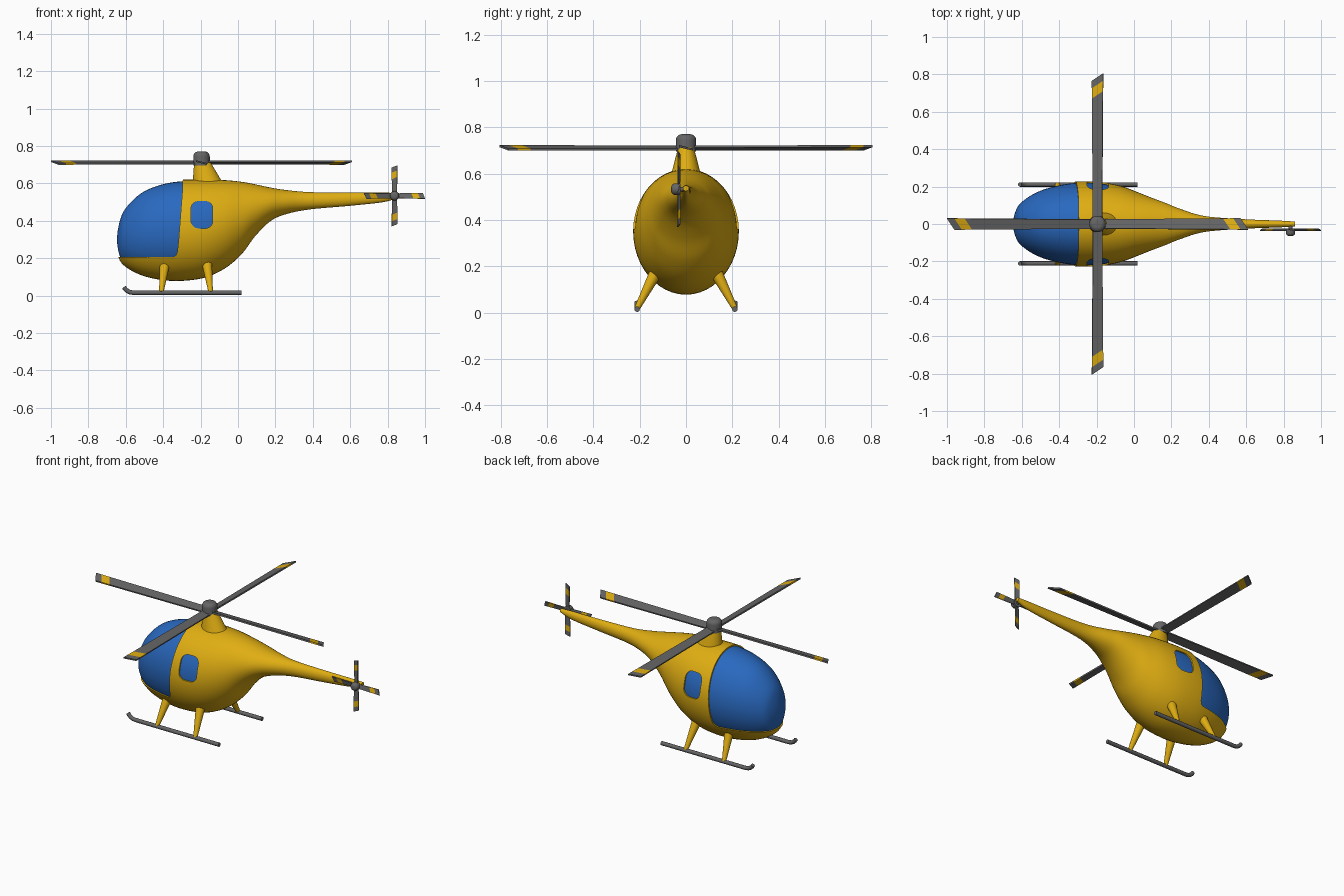
import bpy
import bmesh
from math import cos, sin, pi, radians
from mathutils import Matrix, Vector

if "Cube" in bpy.data.objects:
    bpy.data.objects.remove(bpy.data.objects["Cube"])


def material(name, rgb):
    mat = bpy.data.materials.new(name)
    mat.use_nodes = True
    mat.diffuse_color = (*rgb, 1)
    mat.node_tree.nodes["Principled BSDF"].inputs["Base Color"].default_value = (*rgb, 1)
    return mat


YELLOW = material("yellow paint", (0.74, 0.42, 0.006))
BLUE = material("blue glass", (0.022, 0.14, 0.52))
GREY = material("dark grey metal", (0.13, 0.13, 0.13))


def select(obj):
    bpy.ops.object.select_all(action='DESELECT')
    obj.select_set(True)
    bpy.context.view_layer.objects.active = obj


def smooth(obj, angle=35):
    select(obj)
    bpy.ops.object.shade_smooth_by_angle(angle=radians(angle))


def make(name, bm, *mats):
    bmesh.ops.recalc_face_normals(bm, faces=bm.faces)
    mesh = bpy.data.meshes.new(name)
    bm.to_mesh(mesh)
    bm.free()
    for mat in mats:
        mesh.materials.append(mat)
    obj = bpy.data.objects.new(name, mesh)
    bpy.context.collection.objects.link(obj)
    return obj


# Fuselage stations from nose to tail: x, top, bottom, half width
STATIONS = [Vector(s) for s in (
    (-.655, .30, .30, 0), (-.637, .41, .20, .08), (-.60, .48, .153, .128),
    (-.52, .555, .11, .178), (-.42, .598, .085, .21), (-.31, .618, .078, .227),
    (-.18, .62, .095, .224), (-.07, .617, .145, .203), (.02, .608, .222, .17),
    (.09, .595, .315, .142), (.17, .578, .395, .112), (.25, .565, .433, .08),
    (.38, .553, .46, .042), (.6, .55, .48, .025), (.78, .55, .5, .018),
    (.86, .548, .525, .013))]


def spline(points, steps=6):
    """Smooth curve through the stations, mirrored at the nose so it is round."""
    x, top, bottom, width = points[1]
    pts = [Vector((x, bottom, top, -width))] + points + [2 * points[-1] - points[-2]]
    for i in range(1, len(pts) - 2):
        a, b, c, d = pts[i - 1:i + 3]
        for k in range(steps):
            t = k / steps
            yield (b * 2 + (c - a) * t + (a * 2 - b * 5 + c * 4 - d) * t ** 2
                   + (b * 3 - a - c * 3 + d) * t ** 3) / 2
    yield points[-1]


def fuselage(name, stations, mat, inset=0, sides=48):
    bm = bmesh.new()
    rings = []
    for x, top, bottom, width in list(spline(stations))[1:]:
        mid, half = (top + bottom) / 2, (top - bottom) / 2
        rings.append([bm.verts.new((x, width * cos(a), mid + half * sin(a)))
                      for a in (2 * pi * k / sides for k in range(sides))])
    nose = bm.verts.new((stations[0].x, 0, stations[0].y))
    for k in range(sides):
        n = (k + 1) % sides
        bm.faces.new((nose, rings[0][n], rings[0][k]))
        for r, q in zip(rings, rings[1:]):
            bm.faces.new((r[k], r[n], q[n], q[k]))
    bm.faces.new(rings[-1])
    bmesh.ops.recalc_face_normals(bm, faces=bm.faces)
    bm.normal_update()
    for v, n in [(v, v.normal.copy()) for v in bm.verts]:
        v.co -= n * inset
    return make(name, bm, mat)


def side_cutter(name, outline):
    """Prism through the whole width, from an outline in x and z."""
    bm = bmesh.new()
    face = bm.faces.new([bm.verts.new((x, -.5, z)) for x, z in outline])
    ext = bmesh.ops.extrude_face_region(bm, geom=[face])["geom"]
    bmesh.ops.translate(bm, vec=(0, 1, 0),
                        verts=[v for v in ext if isinstance(v, bmesh.types.BMVert)])
    obj = make(name, bm, YELLOW)
    obj.hide_render = True
    return obj


# Yellow hull with openings, and the glass body that fills them
hull = fuselage("hull", STATIONS, YELLOW)
glass = fuselage("canopy_and_window_glass", STATIONS[:8], BLUE, inset=.008)
canopy_outline = [(-.9, .205), (-.35, .205), (-.334, .212), (-.325, .23), (-.318, .29),
                  (-.308, .42), (-.298, .55), (-.29, .75), (-.9, .75)]
window_outline = []
for i, (sx, sz) in enumerate(((1, 1), (-1, 1), (-1, -1), (1, -1))):
    for k in range(7):
        a = pi / 2 * (i + k / 6)
        window_outline.append((-.193 + sx * .018 + .04 * cos(a),
                               .432 + sz * .033 + .04 * sin(a)))
for label, outline in (("canopy_cutter", canopy_outline), ("window_cutter", window_outline)):
    cutter = side_cutter(label, outline)
    select(hull)
    mod = hull.modifiers.new("opening", 'BOOLEAN')
    mod.operation, mod.solver, mod.object = 'DIFFERENCE', 'EXACT', cutter
    bpy.ops.object.modifier_apply(modifier=mod.name)
    bpy.data.objects.remove(cutter)
smooth(hull)
smooth(glass)


def strut(name, start, end, r1, r2, mat, squash=1, bevel=0, sides=32):
    start, end = Vector(start), Vector(end)
    axis = end - start
    bm = bmesh.new()
    bmesh.ops.create_cone(bm, cap_ends=True, segments=sides, radius1=r1, radius2=r2,
                          depth=axis.length)
    if bevel:
        rim = [e for e in bm.edges if all(v.co.z > 0 for v in e.verts)]
        bmesh.ops.bevel(bm, geom=rim, offset=bevel, segments=6, profile=.5, affect='EDGES')
    turn = Vector((0, 0, 1)).rotation_difference(axis).to_matrix().to_4x4()
    bm.transform(Matrix.Translation((start + end) / 2)
                 @ Matrix.Diagonal((1, squash, 1, 1)) @ turn)
    obj = make(name, bm, mat)
    smooth(obj)
    return obj


# Rotor mast and hub
strut("mast_fairing", (-.16, 0, .57), (-.192, 0, .705), .088, .045, YELLOW, squash=.8)
strut("main_hub", (-.195, 0, .695), (-.195, 0, .77), .044, .044, GREY, bevel=.026)


def rotor(name, radii, root, tip, thick, skew, place):
    """Four pitched blades with slanted tips; the third segment is the stripe."""
    bm = bmesh.new()
    for q in range(4):
        turn = Matrix.Rotation(q * pi / 2, 4, 'Z') @ Matrix.Rotation(radians(-14), 4, 'X')
        rings = []
        for i, r in enumerate(radii):
            w = root + (tip - root) * r / radii[-1]
            slant = skew if i else 0
            rings.append([bm.verts.new(turn @ Vector((r - y * slant, y * w, z * thick / 2)))
                          for y, z in ((-1, -1), (1, -1), (1, 1), (-1, 1))])
        for i, (a, b) in enumerate(zip(rings, rings[1:])):
            for k in range(4):
                n = (k + 1) % 4
                bm.faces.new((a[k], a[n], b[n], b[k])).material_index = int(i == 1)
        bm.faces.new(rings[0])
        bm.faces.new(rings[-1])
    bm.transform(place)
    return make(name, bm, GREY, YELLOW)


rotor("main_rotor_blades", (.02, .69, .745, .785), .025, .031, .009, .02,
      Matrix.Translation((-.195, 0, .711)))
rotor("tail_rotor_blades", (.008, .095, .13, .157), .013, .016, .006, .006,
      Matrix.Translation((.837, -.031, .533)) @ Matrix.Rotation(pi / 2, 4, 'X'))

# Tail rotor shaft and domed hub
strut("tail_rotor_shaft", (.837, 0, .533), (.837, -.045, .533), .01, .01, GREY)
strut("tail_rotor_hub", (.837, -.024, .533), (.837, -.064, .533), .025, .025, GREY, bevel=.018)


def tube(name, points, radius, mat):
    curve = bpy.data.curves.new(name, 'CURVE')
    curve.dimensions = '3D'
    curve.bevel_depth, curve.bevel_resolution = radius, 4
    curve.use_fill_caps = True
    path = curve.splines.new('POLY')
    path.points.add(len(points) - 1)
    for p, co in zip(path.points, points):
        p.co = (*co, 1)
    obj = bpy.data.objects.new(name, curve)
    bpy.context.collection.objects.link(obj)
    curve.materials.append(mat)
    select(obj)
    bpy.ops.object.convert(target='MESH')
    smooth(bpy.context.object)


# Landing gear on both sides
for side, s in (("left", 1), ("right", -1)):
    y = .211 * s
    tube(side + "_skid", [(.02, y, .015), (-.56, y, .015), (-.578, y, .018),
                          (-.592, y, .025), (-.603, y, .035), (-.61, y, .045)], .012, GREY)
    for label, foot, top in (("front", -.41, -.39), ("rear", -.146, -.167)):
        strut(f"{side}_{label}_leg", (foot, .211 * s, .018), (top, .127 * s, .18),
              .012, .028, YELLOW)
